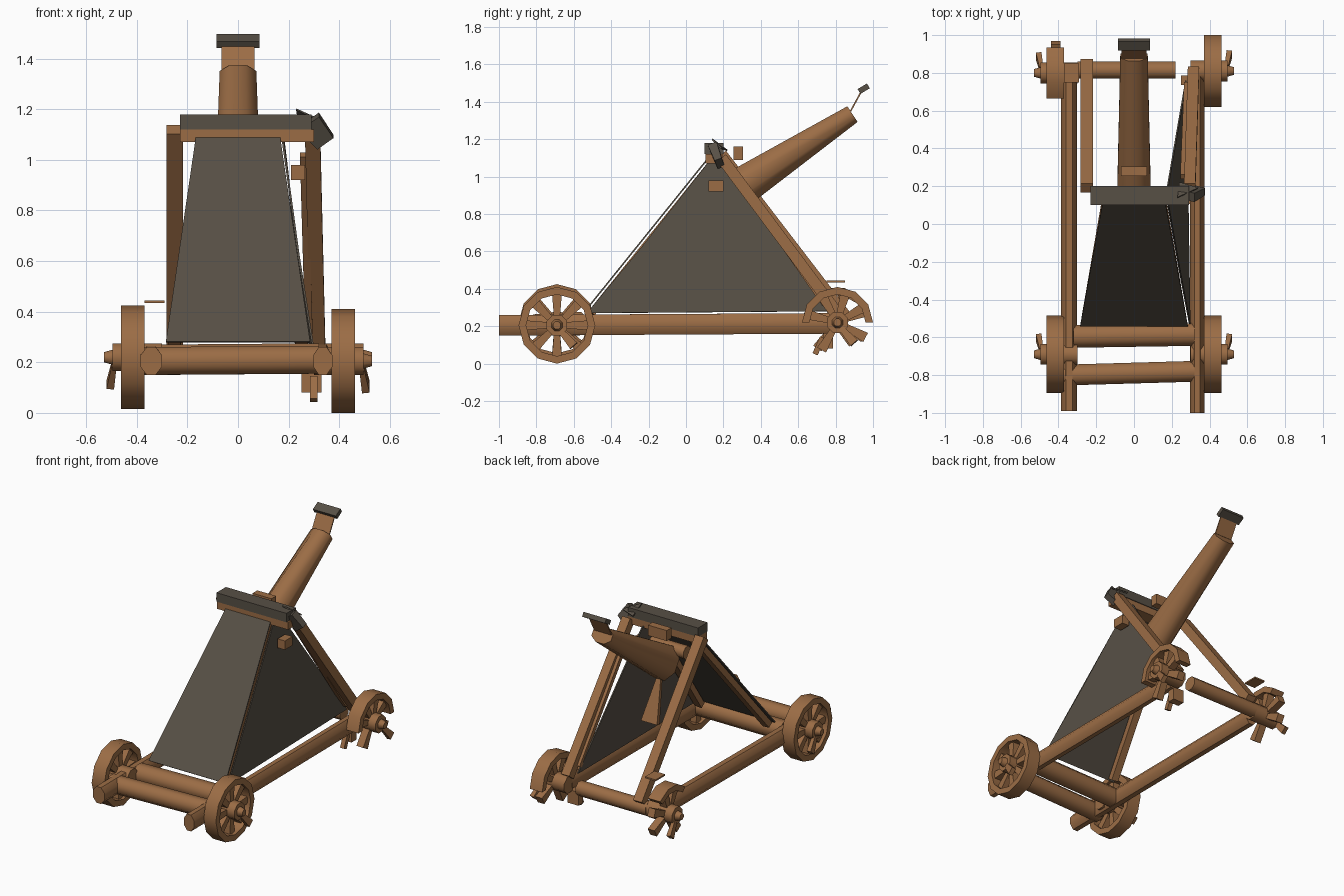
import bpy, bmesh, math
from mathutils import Vector

if "Cube" in bpy.data.objects:
    bpy.data.objects.remove(bpy.data.objects["Cube"])


def material(name, rgb):
    m = bpy.data.materials.new(name)
    m.diffuse_color = (*rgb, 1)
    m.use_nodes = True
    m.node_tree.nodes["Principled BSDF"].inputs["Base Color"].default_value = m.diffuse_color
    return m


WOOD = material("brown wood", (0.33, 0.152, 0.06))
HIDE = material("dark grey hide", (0.095, 0.079, 0.06))


def finish(name, bm, mat, smooth=False):
    bmesh.ops.recalc_face_normals(bm, faces=bm.faces)
    me = bpy.data.meshes.new(name)
    bm.to_mesh(me)
    bm.free()
    me.materials.append(mat)
    ob = bpy.data.objects.new(name, me)
    bpy.context.collection.objects.link(ob)
    if smooth:
        bpy.ops.object.select_all(action='DESELECT')
        bpy.context.view_layer.objects.active = ob
        ob.select_set(True)
        bpy.ops.object.shade_smooth_by_angle(angle=math.radians(50))
    return ob


def beam(name, a, b, w, h, w2=None, h2=None, sides=4, mat=WOOD):
    """Tapered prism from a to b; w is the sideways size, h the other one."""
    a, b = Vector(a), Vector(b)
    d = (b - a).normalized()
    side = Vector((0, 1, 0)) if abs(d.x) > 0.7 else Vector((1, 0, 0))
    up = d.cross(side).normalized()
    side = up.cross(d)
    k = 0.5 / math.cos(math.pi / sides)
    bm = bmesh.new()
    rings = []
    for p, ww, hh in ((a, w, h), (b, w2 or w, h2 or h)):
        ring = []
        for i in range(sides):
            t = 2 * math.pi * (i + 0.5) / sides
            ring.append(bm.verts.new(p + side * ww * k * math.cos(t) + up * hh * k * math.sin(t)))
        rings.append(ring)
    for i in range(sides):
        j = (i + 1) % sides
        bm.faces.new((rings[0][i], rings[0][j], rings[1][j], rings[1][i]))
    for r in rings:
        bm.faces.new(r)
    return finish(name, bm, mat, sides > 4)


def panel(name, pts, mat=HIDE, thick=0.008):
    bm = bmesh.new()
    bm.faces.new([bm.verts.new(p) for p in pts])
    ob = finish(name, bm, mat)
    s = ob.modifiers.new("thickness", 'SOLIDIFY')
    s.thickness, s.offset = thick, 0
    return ob


def rim(name, x0, x1, y, z, r, start, stop):
    """Polygonal wheel rim, or only an arc of it, in 30 degree steps."""
    n = (stop - start) // 30
    full = stop - start == 360
    bm = bmesh.new()
    rings = []
    for i in range(n if full else n + 1):
        t = math.radians(start + 30 * i)
        rings.append([bm.verts.new((x, y + q * math.cos(t), z + q * math.sin(t)))
                      for x, q in ((x0, r), (x1, r), (x1, r - 0.04), (x0, r - 0.04))])
    for i in range(n):
        p, q = rings[i], rings[(i + 1) % len(rings)]
        for k in range(4):
            m = (k + 1) % 4
            bm.faces.new((p[k], p[m], q[m], q[k]))
    if not full:
        bm.faces.new(rings[0])
        bm.faces.new(rings[-1])
    finish(name, bm, WOOD, True)


def wheel(name, s, y, z, r, start, stop, spokes):
    rim(name + "_rim", s * 0.37, s * 0.462, y, z, r, start, stop)
    for a in spokes:
        c, q = math.cos(math.radians(a)), math.sin(math.radians(a))
        beam(name + "_spoke", (s * 0.415, y + 0.03 * c, z + 0.03 * q),
             (s * 0.415, y + (r - 0.02) * c, z + (r - 0.02) * q), 0.05, 0.03, 0.05, 0.055)
    beam(name + "_hub", (s * 0.30, y, z), (s * 0.495, y, z), 0.11, 0.11, sides=8)
    beam(name + "_axle_end", (s * 0.495, y, z), (s * 0.53, y, z), 0.06, 0.06, 0.04, 0.04, sides=8)
    beam(name + "_pin", (s * 0.49, y + 0.02, z - 0.03), (s * 0.505, y + 0.09, z - 0.11), 0.02, 0.03, 0.03, 0.05)


# wheels: the two front ones whole, the two rear ones broken
EIGHT = range(0, 360, 45)
wheel("front_right_wheel", 1, -0.69, 0.205, 0.205, 0, 360, EIGHT)
wheel("front_left_wheel", -1, -0.69, 0.22, 0.205, 0, 360, EIGHT)
wheel("rear_right_wheel", 1, 0.81, 0.22, 0.19, 0, 180, (-28, 30, 75, 120, 165, 240))
wheel("rear_left_wheel", -1, 0.80, 0.22, 0.19, 45, 135, (-28, 20, 75, 115, 235))
beam("loose_plate", (-0.33, 0.75, 0.44), (-0.33, 0.85, 0.44), 0.08, 0.01)
beam("loose_chunk", (0.30, 0.73, 0.14), (0.30, 0.69, 0.05), 0.03, 0.03)

# base frame
beam("left_rail", (-0.343, -0.99, 0.205), (-0.343, 0.75, 0.215), 0.085, 0.11, sides=8)
beam("right_rail", (0.335, -1.0, 0.205), (0.335, 0.78, 0.215), 0.075, 0.11, sides=8)
beam("front_cross_beam", (-0.38, -0.80, 0.205), (0.32, -0.78, 0.21), 0.11, 0.11, sides=8)
beam("second_cross_beam", (-0.32, -0.595, 0.21), (0.32, -0.585, 0.215), 0.12, 0.12, sides=8)
beam("rear_axle", (-0.30, 0.815, 0.22), (0.22, 0.815, 0.22), 0.09, 0.09, sides=8)
beam("rear_left_axle_knob", (-0.37, 0.81, 0.22), (-0.29, 0.81, 0.22), 0.07, 0.07, sides=8)
beam("rear_right_bracket", (0.29, 0.76, 0.08), (0.29, 0.76, 0.17), 0.08, 0.05)

# tower struts, the front ones lying just behind the cover
for s, n in ((-1, "left"), (1, "right")):
    beam(n + "_front_strut", (s * 0.252, -0.505, 0.27), (s * 0.14, 0.142, 1.075), 0.05, 0.04)
beam("left_rear_strut", (-0.25, 0.19, 1.12), (-0.25, 0.85, 0.26), 0.065, 0.06)
beam("right_rear_strut", (0.295, 0.19, 1.10), (0.315, 0.81, 0.27), 0.06, 0.06)
beam("right_inner_brace", (0.26, 0.25, 1.02), (0.28, 0.74, 0.32), 0.03, 0.03)

# hide covers on the front and right side
panel("front_cover", ((-0.285, -0.54, 0.28), (0.285, -0.54, 0.28), (0.165, 0.12, 1.10), (-0.165, 0.12, 1.10)))
panel("right_cover", ((0.295, -0.53, 0.27), (0.275, 0.76, 0.28), (0.18, 0.21, 1.08),
                      (0.175, 0.13, 1.09), (0.24, -0.24, 0.62)))

# top beam with its dark cap
beam("top_beam", (-0.23, 0.15, 1.095), (0.30, 0.15, 1.095), 0.09, 0.05)
beam("cap_strip", (-0.23, 0.15, 1.15), (0.29, 0.15, 1.15), 0.10, 0.06, mat=HIDE)
beam("cap_end", (0.28, 0.15, 1.15), (0.345, 0.18, 1.07), 0.10, 0.05, 0.08, 0.04, mat=HIDE)
panel("cap_spike", ((0.23, 0.14, 1.20), (0.34, 0.19, 1.15), (0.24, 0.22, 1.14)))
beam("stop_block", (-0.07, 0.28, 1.125), (0.07, 0.28, 1.125), 0.05, 0.07)
beam("pivot_bar", (-0.12, 0.16, 0.97), (0.14, 0.16, 0.97), 0.08, 0.08, sides=8)
beam("pivot_end", (0.21, 0.16, 0.95), (0.265, 0.16, 0.95), 0.08, 0.06)

# throwing arm, its neck and end cap
beam("throwing_arm", (0, 0.22, 0.895), (0, 0.89, 1.334), 0.175, 0.22, 0.145, 0.10, sides=8)
panel("arm_neck", ((-0.065, 0.88, 1.35), (0.065, 0.88, 1.35), (0.065, 0.94, 1.46), (-0.065, 0.94, 1.46)), WOOD)
beam("arm_end_cap", (0, 0.925, 1.455), (0, 0.975, 1.485), 0.17, 0.03, mat=HIDE)
beam("hanging_paddle", (0, 0.28, 0.82), (0, 0.38, 0.55), 0.03, 0.02, 0.12, 0.03)
